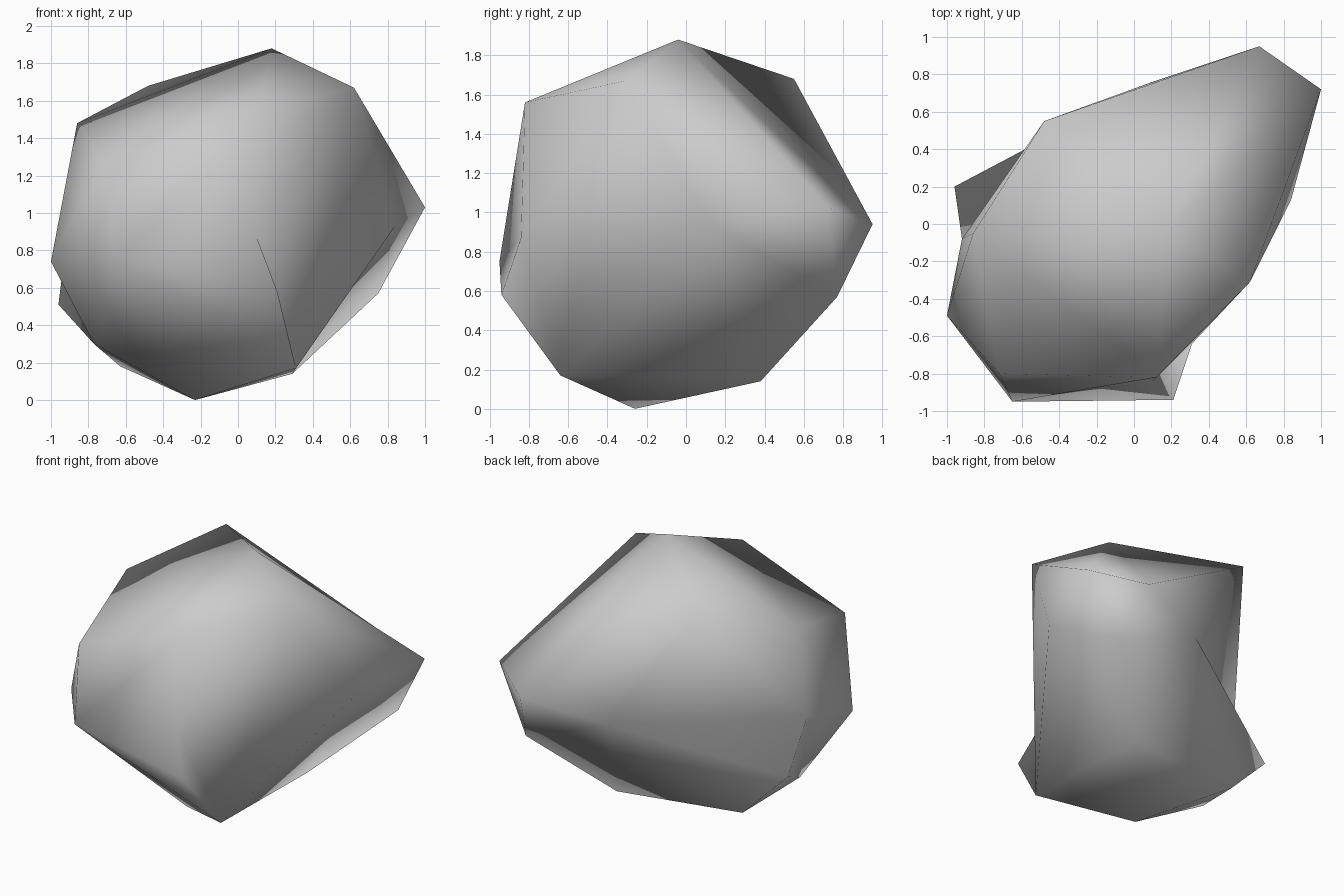
import bpy
import bmesh
from mathutils import Vector

# Remove the default cube only
default_cube = bpy.data.objects.get("Cube")
if default_cube:
    bpy.data.objects.remove(default_cube, do_unlink=True)


def make_material(name, colour):
    material = bpy.data.materials.new(name)
    material.use_nodes = True
    material.diffuse_color = colour
    shader = next(n for n in material.node_tree.nodes if n.type == 'BSDF_PRINCIPLED')
    shader.inputs["Base Color"].default_value = colour
    shader.inputs["Roughness"].default_value = 0.9
    return material


# Corners of the boulder, grouped from the crown down to the foot
crown = [(.18, -.04, 1.88), (-.48, .55, 1.68), (.62, -.31, 1.67),
         (.12, -.82, 1.56), (-.86, -.05, 1.48), (-.72, -.8, 1.26)]
waist = [(1, .72, 1.03), (.67, .95, .94), (.84, .13, .93), (.1, -.84, .87),
         (-.92, -.08, .83), (.1, .76, .82), (-1, -.49, .74), (-.65, -.95, .75)]
flare = [(.21, -.94, .58), (.75, .77, .57), (-.96, .2, .51), (-.77, -.21, .3)]
foot = [(-.63, .25, .18), (.31, -.64, .17), (.29, .38, .14), (-.23, -.26, 0)]

# Pairs of corners joined by a ridge or a hollow, in the order they are turned
creases = [
    (crown[3], waist[7]),   # front ridge
    (waist[7], foot[1]),    # front underside
    (crown[2], foot[1]),    # left front edge
    (waist[3], foot[1]),    # hollow beside the front spur
    (crown[1], waist[4]),   # right back edge
    (waist[4], waist[5]),   # hollow above the back spur
]


def join_corners(bm, first, second):
    """Turn the edge that separates two corners so that it joins them."""
    for edge in bm.edges:
        opposite = {v for f in edge.link_faces for v in f.verts} - set(edge.verts)
        if opposite == {first, second}:
            bmesh.ops.rotate_edges(bm, edges=[edge], use_ccw=False)
            return


def build_boulder(name, corners, centre, material):
    """Skin the corners on a sphere, then push each out to its real distance,
    so that hollows between the bulges are kept."""
    bm = bmesh.new()
    verts = {}
    for corner in corners:
        verts[corner] = bm.verts.new((Vector(corner) - centre).normalized())
    bmesh.ops.convex_hull(bm, input=list(bm.verts))
    for first, second in creases:
        join_corners(bm, verts[first], verts[second])
    for corner, vert in verts.items():
        vert.co = corner
    bmesh.ops.recalc_face_normals(bm, faces=list(bm.faces))
    for face in bm.faces:
        face.smooth = True
    mesh = bpy.data.meshes.new(name)
    bm.to_mesh(mesh)
    bm.free()
    mesh.materials.append(material)
    boulder = bpy.data.objects.new(name, mesh)
    bpy.context.scene.collection.objects.link(boulder)
    return boulder


# Boulder
stone_grey = make_material("stone_grey", (.6, .6, .6, 1))
build_boulder("boulder", crown + waist + flare + foot, Vector((0, 0, .94)), stone_grey)
